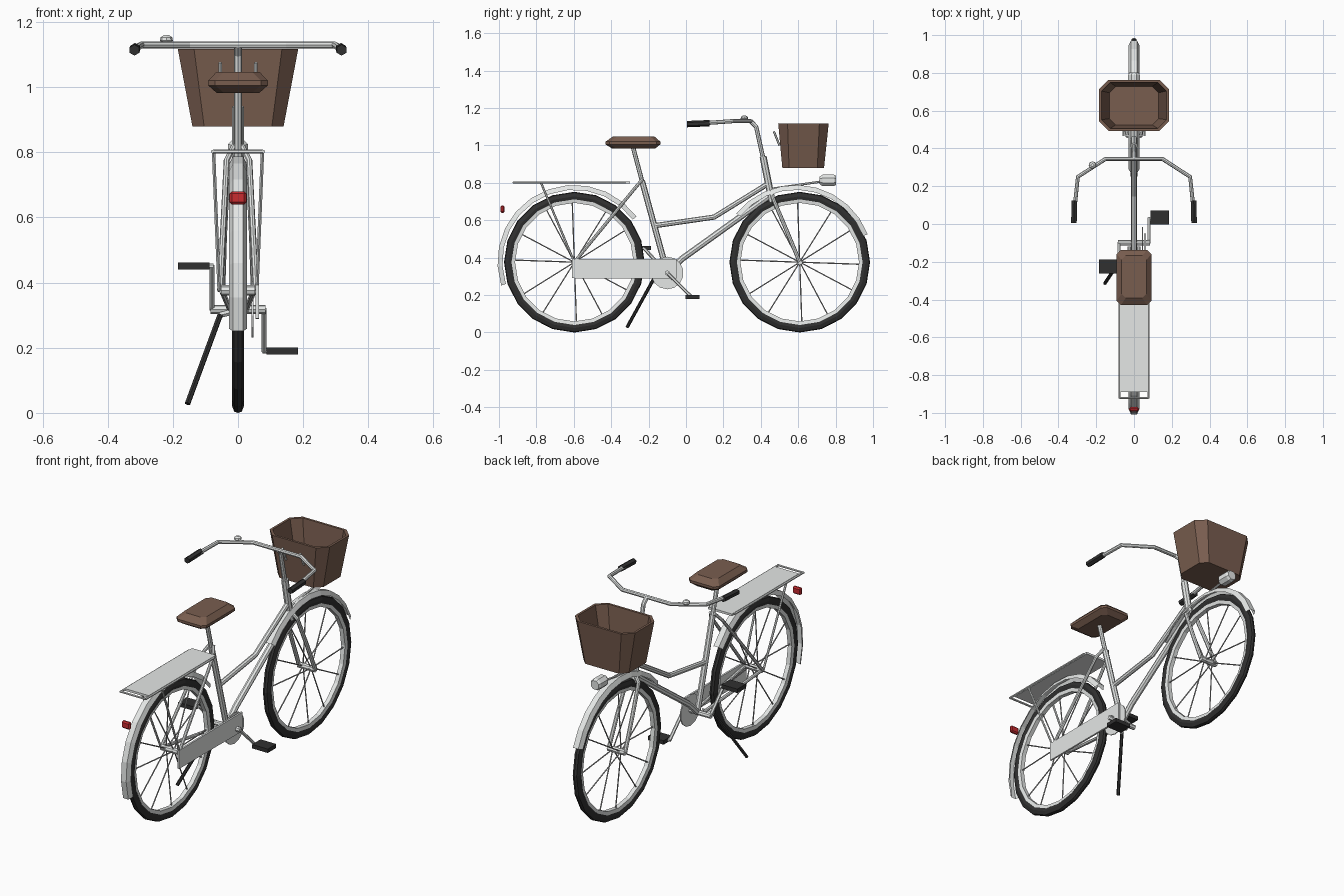
import bpy, bmesh, math
from mathutils import Vector

if "Cube" in bpy.data.objects:
    bpy.data.objects.remove(bpy.data.objects["Cube"])


def material(name, r, g, b):
    m = bpy.data.materials.new(name)
    m.diffuse_color = (r, g, b, 1)
    m.use_nodes = True
    m.node_tree.nodes["Principled BSDF"].inputs["Base Color"].default_value = m.diffuse_color
    return m


LIGHT = material("light grey", .80, .82, .81)
STEEL = material("spoke steel", .50, .50, .50)
BLACK = material("black rubber", .030, .030, .030)
BROWN = material("brown leather", .19, .11, .078)
RED = material("red lens", .58, .025, .03)


def finish(name, bm, mat):
    bmesh.ops.recalc_face_normals(bm, faces=bm.faces)
    me = bpy.data.meshes.new(name)
    bm.to_mesh(me)
    bm.free()
    me.materials.append(mat)
    ob = bpy.data.objects.new(name, me)
    bpy.context.collection.objects.link(ob)
    return ob


def loft(bm, rings, caps=True):
    """Skin a list of equal closed rings."""
    vs = [[bm.verts.new(p) for p in ring] for ring in rings]
    n = len(vs[0])
    for a, b in zip(vs, vs[1:]):
        for i in range(n):
            j = (i + 1) % n
            bm.faces.new((a[i], a[j], b[j], b[i]))
    if caps:
        bm.faces.new(vs[0])
        bm.faces.new(vs[-1])


def tubes(name, paths, radius, mat, sides=8):
    """Sweep a round section along each path."""
    bm = bmesh.new()
    for path in paths:
        p = [Vector(q) for q in path]
        seg = [(b - a).normalized() for a, b in zip(p, p[1:])]
        ref = min((Vector(a) for a in ((1, 0, 0), (0, 1, 0), (0, 0, 1))),
                  key=lambda a: max(abs(a.dot(s)) for s in seg))
        rings = []
        for i, c in enumerate(p):
            t = (seg[max(i - 1, 0)] + seg[min(i, len(seg) - 1)]).normalized()
            u = ref.cross(t).normalized()
            v = t.cross(u)
            rings.append([c + radius * (u * math.cos(k * math.tau / sides) + v * math.sin(k * math.tau / sides))
                          for k in range(sides)])
        loft(bm, rings)
    return finish(name, bm, mat)


def both(path):
    """A path and its copy mirrored across the centre plane."""
    return [path, [(-x, y, z) for x, y, z in path]]


def revolve(name, section, cy, cz, a0, a1, steps, mat, closed=True):
    """Turn an (x, radius) section about a wheel axle; angles in degrees."""
    bm = bmesh.new()
    full = abs(a1 - a0) >= 360
    rows = []
    for i in range(steps + (0 if full else 1)):
        a = math.radians(a0 + (a1 - a0) * i / steps)
        rows.append([bm.verts.new((x, cy + r * math.cos(a), cz + r * math.sin(a))) for x, r in section])
    m = len(section)
    for i in range(steps):
        a, b = rows[i], rows[(i + 1) % len(rows)]
        for k in range(m if closed else m - 1):
            bm.faces.new((a[k], a[(k + 1) % m], b[(k + 1) % m], b[k]))
    return finish(name, bm, mat)


def box(name, lo, hi, mat, bevel=0):
    bm = bmesh.new()
    loft(bm, [[(lo[0], lo[1], z), (hi[0], lo[1], z), (hi[0], hi[1], z), (lo[0], hi[1], z)]
              for z in (lo[2], hi[2])])
    if bevel:
        bmesh.ops.bevel(bm, geom=bm.edges[:], offset=bevel, segments=1, affect='EDGES')
    return finish(name, bm, mat)


def octagon(hx, y0, y1, z, c):
    return [(-hx + c, y0, z), (hx - c, y0, z), (hx, y0 + c, z), (hx, y1 - c, z),
            (hx - c, y1, z), (-hx + c, y1, z), (-hx, y1 - c, z), (-hx, y0 + c, z)]


# Wheels
WZ, REAR, FRONT = .376, -.597, .608
for label, cy in (("rear", REAR), ("front", FRONT)):
    revolve(label + "_tyre", [(-.019, .352), (-.012, .372), (0, .376), (.012, .372), (.019, .352),
                              (.014, .333), (-.014, .333)], cy, WZ, 0, 360, 20, BLACK)
    revolve(label + "_rim", [(-.015, .336), (.015, .336), (.012, .317), (-.012, .317)],
            cy, WZ, 0, 360, 20, LIGHT)
    spokes = []
    for k in range(12):
        a = math.radians(30 * k + (2 if k % 2 else -2))
        spokes.append([((-1) ** k * .025, cy, WZ),
                       (0, cy + .322 * math.cos(a), WZ + .322 * math.sin(a))])
    tubes(label + "_spokes", spokes, .0035, STEEL, 5)
    tubes(label + "_hub", [[(-.052, cy, WZ), (.052, cy, WZ)]], .016, LIGHT)

# Mudguards
GUARD = [(-.028, .385), (-.016, .411), (.016, .411), (.028, .385)]
revolve("rear_mudguard", GUARD, REAR, WZ + .002, 36, 198, 11, LIGHT, False)
revolve("front_mudguard", GUARD, FRONT - .02, WZ + .002, 21, 141, 9, LIGHT, False)

# Frame
BB = (0, -.10, .318)
tubes("seat_tube", [[BB, (0, -.235, .81)]], .016, LIGHT)
tubes("seat_post", [[(0, -.23, .79), (0, -.283, .99)]], .012, LIGHT)
tubes("top_tube", [[(0, -.175, .57), (0, .15, .617), (0, .43, .79)]], .014, LIGHT)
tubes("down_tube", [[BB, (0, -.02, .395), (0, .44, .725)]], .017, LIGHT)
tubes("head_tube", [[(0, .46, .70), (0, .412, .94)]], .019, LIGHT)
tubes("chain_stays", both([(.025, -.12, .318), (.05, REAR, WZ)]), .009, LIGHT)
tubes("seat_stays", both([(.012, -.232, .82), (.035, -.27, .775), (.055, REAR, WZ)]), .009, LIGHT)
tubes("fork", both([(0, .455, .75), (.036, .468, .71), (.045, .54, .54), (.05, FRONT, WZ)]), .011, LIGHT)

# Handlebar and stem
tubes("stem", [[(0, .415, .92), (0, .375, 1.10), (0, .345, 1.13)]], .012, LIGHT)
tubes("handlebar", [[(-.315, .08, 1.118), (-.297, .25, 1.13), (-.15, .345, 1.13),
                     (.15, .345, 1.13), (.297, .25, 1.13), (.315, .08, 1.118)]], .011, LIGHT)
tubes("grips", both([(.318, .005, 1.114), (.316, .125, 1.119)]), .017, BLACK, 6)
bm = bmesh.new()
loft(bm, [[(-.22 + r * math.cos(k * math.pi / 4), .312 + r * math.sin(k * math.pi / 4), z) for k in range(8)]
          for r, z in ((.008, 1.13), (.02, 1.143), (.018, 1.153), (.008, 1.16))])
finish("bell", bm, LIGHT)

# Saddle: chamfered slab
bm = bmesh.new()
loft(bm, [octagon(hx, y0, y1, z, .022) for hx, y0, y1, z in
          ((.066, -.395, -.165, .983), (.092, -.43, -.137, 1.006),
           (.092, -.43, -.137, 1.020), (.066, -.392, -.168, 1.047))])
finish("saddle", bm, BROWN)

# Basket: outer wall, rim, inner wall and floor in one skin
bm = bmesh.new()
loft(bm, [octagon(.14, .515, .738, .88, .036), octagon(.185, .493, .763, 1.118, .05),
          octagon(.172, .506, .75, 1.118, .046), octagon(.13, .525, .728, .89, .033)])
finish("basket", bm, BROWN)
tubes("basket_hooks", both([(.055, .47, 1.075), (.055, .50, 1.0)]), .006, LIGHT, 6)

# Headlight on its bracket
bm = bmesh.new()
loft(bm, [[(r * math.cos((k + .5) * math.pi / 4), y, .813 + r * math.sin((k + .5) * math.pi / 4))
           for k in range(8)] for y, r in ((.715, .022), (.73, .033), (.79, .033), (.803, .026))])
finish("headlight", bm, LIGHT)
tubes("headlight_bracket", [[(0, .455, .768), (0, .73, .808)]], .006, LIGHT, 6)

# Luggage rack
box("rack_plate", (-.073, -.89, .796), (.073, -.30, .808), LIGHT)
tubes("rack_rails", both([(.077, -.925, .802), (.077, -.32, .802)]) +
      [[(-.077, -.922, .802), (.077, -.922, .802)], [(-.077, -.32, .802), (.077, -.32, .802)]],
      .006, LIGHT, 6)
tubes("rack_struts", both([(.075, -.775, .80), (.058, REAR, WZ)]), .006, LIGHT, 6)

# Tail light
box("tail_light", (-.026, -.992, .64), (.026, -.97, .68), RED, .007)

# Chain guard and chainring
bm = bmesh.new()
loft(bm, [[(x, -.61, .29), (x, -.05, .288), (x, -.05, .394), (x, -.61, .392)] for x in (.054, .064)])
finish("chain_guard", bm, LIGHT)
tubes("chainring", [[(.042, -.10, .318), (.048, -.10, .318)]], .087, LIGHT, 14)

# Cranks and pedals
tubes("crank_axle", [[(-.085, -.10, .318), (.085, -.10, .318)]], .014, LIGHT)
tubes("cranks", [[(.08, -.10, .318), (.08, .03, .19)], [(-.08, -.10, .318), (-.08, -.225, .45)]],
      .009, LIGHT, 6)
tubes("pedal_spindles", [[(.075, .03, .19), (.10, .03, .19)], [(-.075, -.225, .45), (-.10, -.225, .45)]],
      .008, LIGHT, 6)
box("right_pedal", (.088, -.002, .179), (.185, .072, .201), BLACK)
box("left_pedal", (-.185, -.262, .44), (-.088, -.188, .462), BLACK)

# Kickstand
tubes("kickstand", [[(-.055, -.165, .30), (-.155, -.315, .028)]], .009, BLACK, 6)
tubes("kickstand_mount", [[(0, -.14, .315), (-.058, -.163, .30)]], .010, LIGHT, 6)
